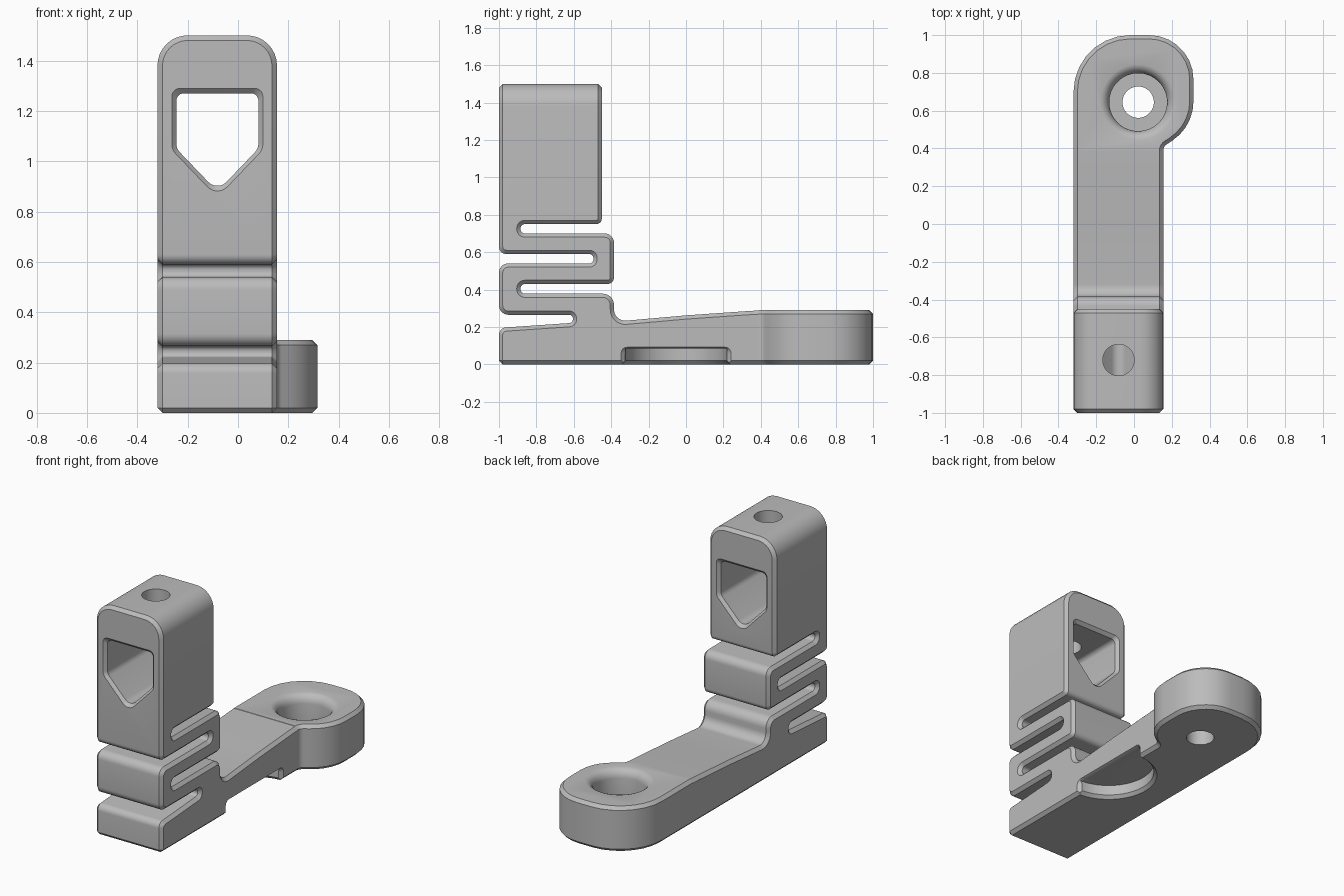
import bpy, bmesh, math
from mathutils import Vector

cube = bpy.data.objects.get("Cube")
if cube:
    bpy.data.objects.remove(cube, do_unlink=True)

grey = bpy.data.materials.new("plain_grey")
grey.use_nodes = True
grey.diffuse_color = (0.5, 0.5, 0.5, 1)
grey.node_tree.nodes["Principled BSDF"].inputs["Base Color"].default_value = (0.5, 0.5, 0.5, 1)

CHAMFER = 0.02
LEFT, RIGHT = -0.32, 0.155


def rounded(corners):
    """Closed outline from (a, b, radius) corners."""
    out = []
    for i, (a, b, r) in enumerate(corners):
        c = Vector((a, b))
        if r == 0:
            out.append(c)
            continue
        d1 = (Vector(corners[i - 1][:2]) - c).normalized()
        d2 = (Vector(corners[(i + 1) % len(corners)][:2]) - c).normalized()
        half = d1.angle(d2) / 2
        centre = c + (d1 + d2).normalized() * (r / math.sin(half))
        v1 = c + d1 * (r / math.tan(half)) - centre
        v2 = c + d2 * (r / math.tan(half)) - centre
        n = max(2, math.ceil((math.pi - 2 * half) / math.radians(14)))
        for k in range(n + 1):
            f = k / n
            out.append(centre + v1.slerp(v2, f).normalized() * r)
    return out


def circle(n=64):
    return [Vector((math.cos(2 * math.pi * i / n), math.sin(2 * math.pi * i / n))) for i in range(n)]


def loft(name, outline, axis, sections, centre=(0, 0), round_top=0):
    """Sweep an outline along an axis through (position, scale) sections."""
    place = {"x": lambda p, a, b: (p, a, b),
             "y": lambda p, a, b: (a, p, b),
             "z": lambda p, a, b: (a, b, p)}[axis]
    bm = bmesh.new()
    rings = [[bm.verts.new(place(pos, centre[0] + v.x * s, centre[1] + v.y * s)) for v in outline]
             for pos, s in sections]
    n = len(outline)
    for lo, hi in zip(rings, rings[1:]):
        for i in range(n):
            j = (i + 1) % n
            bm.faces.new((lo[i], lo[j], hi[j], hi[i]))
    bm.faces.new(rings[0])
    bm.faces.new(rings[-1])
    bmesh.ops.recalc_face_normals(bm, faces=bm.faces)
    if round_top:
        top = max(v.co.z for v in bm.verts)
        edges = [e for e in bm.edges
                 if all(abs(v.co.z - top) < 1e-4 for v in e.verts)
                 and abs(e.verts[0].co.x - e.verts[1].co.x) < 1e-4]
        bmesh.ops.bevel(bm, geom=edges, offset=round_top, segments=8, profile=0.5, affect="EDGES")
    mesh = bpy.data.meshes.new(name)
    bm.to_mesh(mesh)
    bm.free()
    mesh.materials.append(grey)
    obj = bpy.data.objects.new(name, mesh)
    bpy.context.scene.collection.objects.link(obj)
    return obj


def finish(obj, cutters):
    """Chamfer the edges, cut the openings, shade."""
    bpy.ops.object.select_all(action="DESELECT")
    bpy.context.view_layer.objects.active = obj
    obj.select_set(True)
    bev = obj.modifiers.new("chamfer", "BEVEL")
    bev.width, bev.segments = CHAMFER, 1
    bev.limit_method, bev.angle_limit = "ANGLE", math.radians(32)
    bev.use_clamp_overlap = False
    bpy.ops.object.modifier_apply(modifier=bev.name)
    for cutter in cutters:
        cutter.hide_render = True
        cut = obj.modifiers.new("cut", "BOOLEAN")
        cut.operation, cut.solver, cut.object = "DIFFERENCE", "EXACT", cutter
        bpy.ops.object.modifier_apply(modifier=cut.name)
        bpy.data.objects.remove(cutter, do_unlink=True)
    bpy.ops.object.shade_smooth_by_angle(angle=math.radians(30))


# Side profile: base arm, folded spring and clamp block in one piece
side = rounded([
    (-1, 0, 0), (0.42, 0, 0), (0.42, 0.29, 0), (0.33, 0.285, 0), (0, 0.262, 0),
    (-0.385, 0.228, 0.06), (-0.385, 0.378, 0.06),
    (-0.885, 0.378, 0.024), (-0.885, 0.43, 0.024),
    (-0.385, 0.43, 0.035), (-0.385, 0.70, 0.05),
    (-0.885, 0.70, 0.024), (-0.885, 0.75, 0.024),
    (-0.45, 0.75, 0.03), (-0.45, 1.5, 0), (-1, 1.5, 0), (-1, 0.59, 0.04),
    (-0.495, 0.59, 0.022), (-0.495, 0.54, 0.022),
    (-1, 0.54, 0.05), (-1, 0.265, 0.05),
    (-0.605, 0.265, 0.02), (-0.605, 0.222, 0.02), (-1, 0.195, 0.04)])
bracket = loft("spring_bracket", side, "x", [(LEFT, 1), (RIGHT, 1)], round_top=0.12)

# Shield-shaped window with flared ends
shield = rounded([(-0.163, 0.18, 0.03), (-0.163, -0.04, 0.05), (0, -0.21, 0.05),
                  (0.163, -0.04, 0.05), (0.163, 0.18, 0.03)])
window = loft("window_cutter", shield, "y",
              [(-1.02, 1.22), (-0.98, 1), (-0.47, 1), (-0.43, 1.22)], (-0.082, 1.09))

# Screw hole from the top into the window
screw_hole = loft("screw_hole_cutter", circle(), "z", [(1.2, 0.083), (1.6, 0.083)], (-0.082, -0.72))

# Half-round pocket under the arm, with a chamfered mouth
pocket = loft("pocket_cutter", circle(), "z",
              [(-0.02, 0.31), (0.02, 0.272), (0.085, 0.272)], (RIGHT, -0.053))
mouth_shape = rounded([(-0.272, -0.085, 0), (0.272, -0.085, 0), (0.272, 0.085, 0.03), (-0.272, 0.085, 0.03)])
mouth = loft("pocket_mouth_cutter", mouth_shape, "x", [(0.135, 1), (0.175, 1.16)], (-0.053, 0))
finish(bracket, [window, screw_hole, pocket, mouth])

# Rounded mounting end with a stepped bolt hole
plan = rounded([(LEFT, 0.37, 0), (RIGHT, 0.37, 0), (RIGHT, 0.41, 0.04), (0.315, 0.515, 0.25),
                (0.315, 1, 0.235), (LEFT, 1, 0.3)])
mount = loft("mounting_end", plan, "z", [(0, 1), (0.29, 1)])
bolt_hole = loft("bolt_hole_cutter", circle(), "z",
                 [(-0.1, 0.083), (0.1, 0.083), (0.1, 0.153), (0.235, 0.153), (0.255, 0.157),
                  (0.273, 0.168), (0.285, 0.183), (0.291, 0.203), (0.32, 0.21)], (0.022, 0.645))
finish(mount, [bolt_hole])
